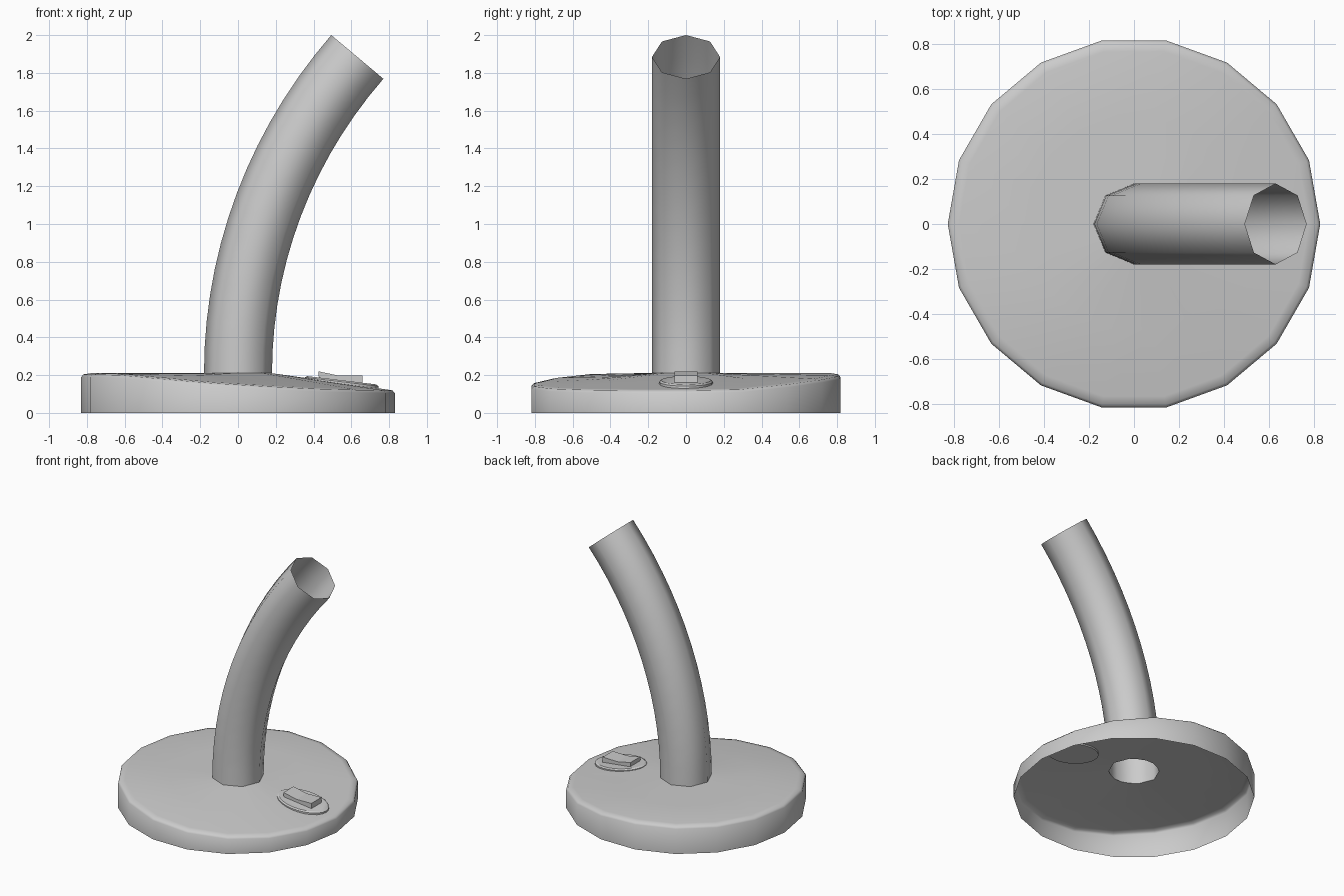
import bpy, bmesh
from math import sin, cos, radians, pi

if "Cube" in bpy.data.objects:
    bpy.data.objects.remove(bpy.data.objects["Cube"])


def finish(name, bm, angle):
    me = bpy.data.meshes.new(name)
    bm.normal_update()
    bm.to_mesh(me)
    bm.free()
    ob = bpy.data.objects.new(name, me)
    bpy.context.collection.objects.link(ob)
    if angle:
        me.polygons.foreach_set("use_smooth", [True] * len(me.polygons))
        me.set_sharp_from_angle(angle=radians(angle))
    return ob


def loft(bm, rings):
    """Skin a list of equal-sized closed rings; returns the vertex rings."""
    vr = [[bm.verts.new(p) for p in r] for r in rings]
    n = len(vr[0])
    for a, b in zip(vr, vr[1:]):
        for i in range(n):
            j = (i + 1) % n
            bm.faces.new((a[i], a[j], b[j], b[i]))
    return vr


TUBE_R, TOP_Z = 0.18, 0.21

# Base: open-bottomed 18-sided shell, its top dipping toward the switch
RISE = [0, .05, .35, .65, .87, 1, 1, 1, 1, 1, 1, .95, .72, .45, .25, .1, .03, 0]
rings = [[] for _ in range(6)]
for i, f in enumerate(RISE):
    deg = i * 20
    a = radians(deg)
    rim = 0.125 + 0.085 * f
    hole = TUBE_R * cos(pi / 8) / cos(radians(deg % 45 - 22.5))
    mid_r = 0.48
    mid_z = TOP_Z + (rim - TOP_Z) * (mid_r - TUBE_R) / (0.78 - TUBE_R)
    profile = [(0.83, 0), (0.83, rim - 0.02), (0.818, rim - 0.006),
               (0.78, rim), (mid_r, mid_z), (hole, TOP_Z)]
    for ring, (r, z) in zip(rings, profile):
        ring.append((r * cos(a), r * sin(a), z))
bm = bmesh.new()
loft(bm, rings)
finish("base_shell", bm, 60)

# Neck: open octagonal tube following a 40 degree arc
bm = bmesh.new()
rings = []
STEPS = 14
for k in range(STEPS + 1):
    t = radians(40) * k / STEPS
    cx, cz = 2.70 * (1 - cos(t)), TOP_Z + 2.605 * sin(t)
    rings.append([(cx + TUBE_R * cos(i * pi / 4) * cos(t),
                   TUBE_R * sin(i * pi / 4),
                   cz - TUBE_R * cos(i * pi / 4) * sin(t)) for i in range(8)])
loft(bm, rings)
finish("curved_neck", bm, 50)

# Switch plate: thin sloped oval with a bevelled edge
bm = bmesh.new()
rings = []
for scale, lift in ((1, -0.012), (1, 0.008), (0.93, 0.016)):
    ring = []
    for i in range(24):
        a = i * pi / 12
        dx = 0.195 * scale * cos(a)
        ring.append((0.548 + dx, 0.142 * scale * sin(a), 0.157 - 0.12 * dx + lift))
    rings.append(ring)
vr = loft(bm, rings)
bm.faces.new(vr[-1])
bm.faces.new(vr[0][::-1])
finish("switch_plate", bm, 30)

# Rocker switch: dished profile extruded across
profile = [(0.43, 0.165), (0.66, 0.145), (0.66, 0.199), (0.535, 0.197), (0.425, 0.22)]
bm = bmesh.new()
vr = loft(bm, [[(x, y, z) for x, z in profile] for y in (0.06, -0.06)])
bm.faces.new(vr[0][::-1])
bm.faces.new(vr[1])
bmesh.ops.recalc_face_normals(bm, faces=bm.faces)
finish("rocker_switch", bm, 0)
